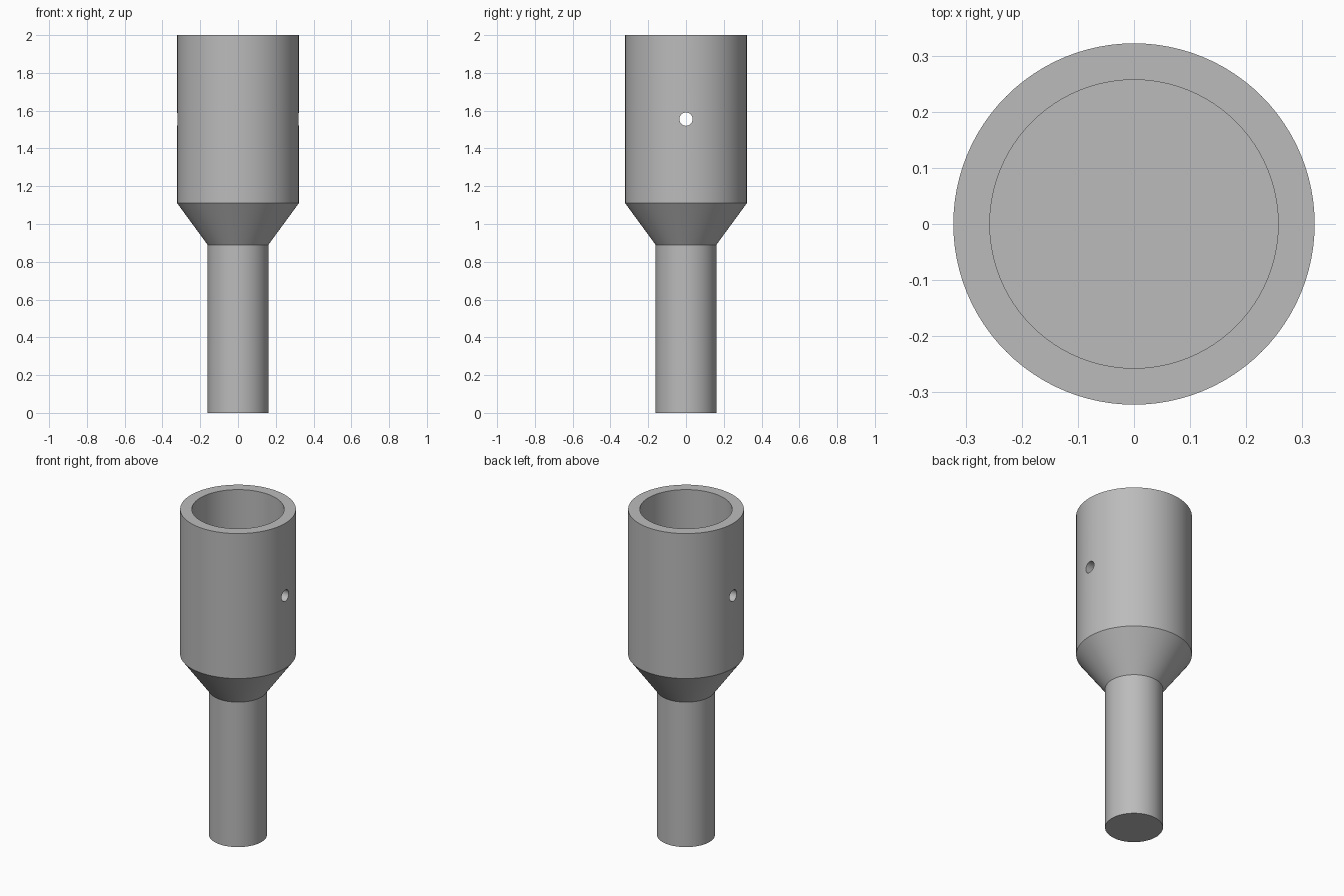
import bpy
import bmesh
import math
from mathutils import Vector

cube = bpy.data.objects.get("Cube")
if cube:
    bpy.data.objects.remove(cube, do_unlink=True)

SEGMENTS = 96
TOP, SHOULDER, NECK = 2.0, 1.11, 0.89
CUP_R, BORE_R, STEM_R, PIN_R = 0.322, 0.257, 0.161, 0.035

grey = bpy.data.materials.new("satin grey")
grey.use_nodes = True
colour = (0.5, 0.5, 0.5, 1)
grey.diffuse_color = colour
grey.node_tree.nodes["Principled BSDF"].inputs["Base Color"].default_value = colour


def lathe(name, profile):
    """Revolve a (radius, height) profile around the z axis."""
    bm = bmesh.new()
    verts = [bm.verts.new((r, 0, z)) for r, z in profile]
    edges = [bm.edges.new(pair) for pair in zip(verts, verts[1:])]
    bmesh.ops.spin(bm, geom=verts + edges, cent=Vector(), axis=(0, 0, 1),
                   angle=math.tau, steps=SEGMENTS, use_merge=True)
    bmesh.ops.remove_doubles(bm, verts=bm.verts, dist=1e-4)
    # Close the stem end and the bore floor with flat caps
    rims = [e for e in bm.edges if e.is_boundary]
    bmesh.ops.holes_fill(bm, edges=rims, sides=0)
    bmesh.ops.recalc_face_normals(bm, faces=bm.faces)
    mesh = bpy.data.meshes.new(name)
    bm.to_mesh(mesh)
    bm.free()
    obj = bpy.data.objects.new(name, mesh)
    bpy.context.collection.objects.link(obj)
    obj.data.materials.append(grey)
    return obj


# Solid stem, flared shoulder and hollow cup in one turned body
body = lathe("socket_body", [
    (STEM_R, 0), (STEM_R, NECK), (CUP_R, SHOULDER),
    (CUP_R, TOP), (BORE_R, TOP), (BORE_R, SHOULDER)])

# Cross pin hole through both side walls of the cup
bpy.ops.mesh.primitive_cylinder_add(
    vertices=32, radius=PIN_R, depth=1,
    location=(0, 0, (TOP + SHOULDER) / 2), rotation=(0, math.pi / 2, 0))
cutter = bpy.context.object
cutter.name = "pin_hole_cutter"
cutter.hide_render = True
cutter.data.materials.append(grey)

drill = body.modifiers.new("pin_hole", "BOOLEAN")
drill.operation = "DIFFERENCE"
drill.solver = "EXACT"
drill.object = cutter

bpy.ops.object.select_all(action="DESELECT")
body.select_set(True)
bpy.context.view_layer.objects.active = body
bpy.ops.object.modifier_apply(modifier=drill.name)
bpy.data.objects.remove(cutter, do_unlink=True)
bpy.ops.object.shade_smooth_by_angle(angle=math.radians(30))
